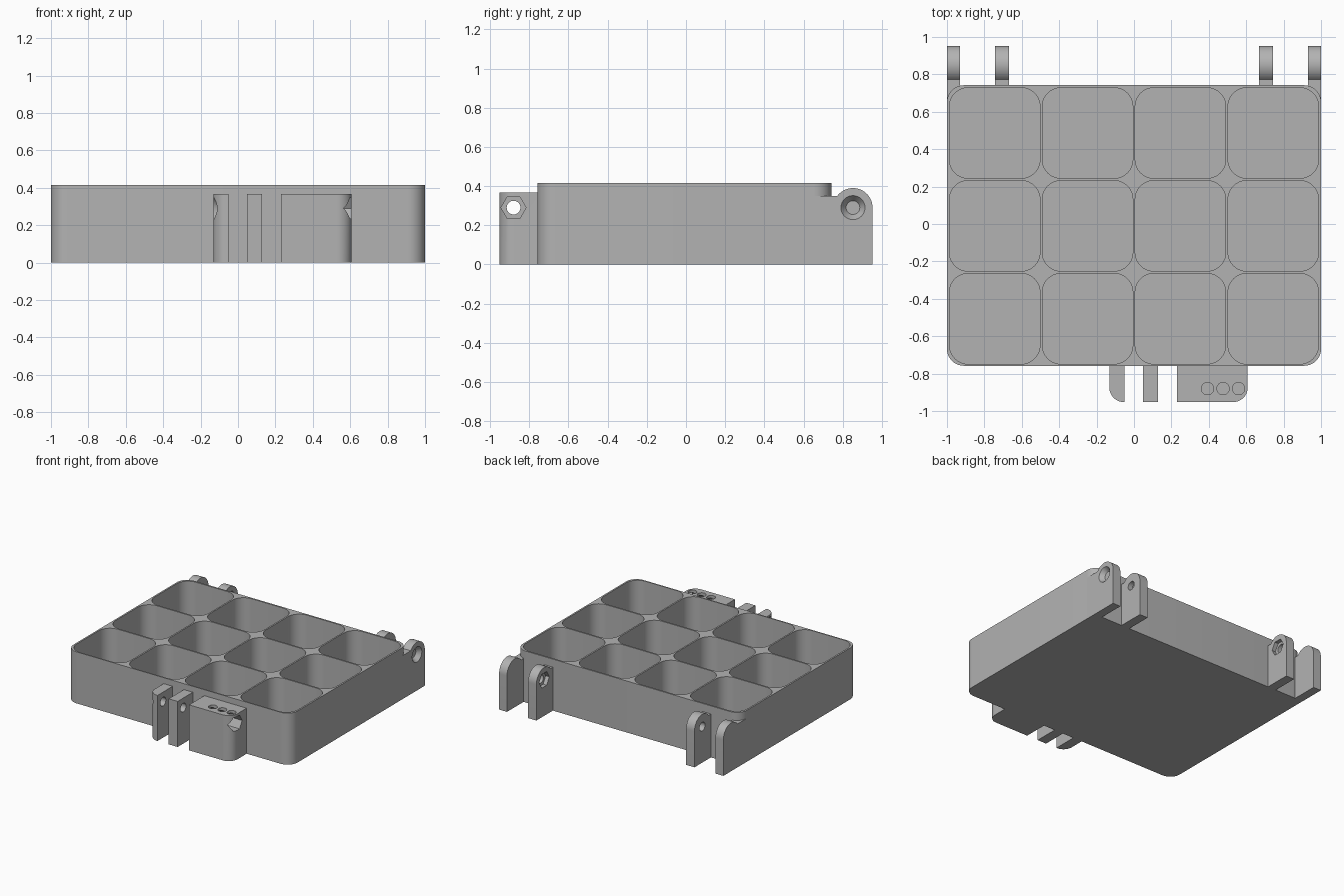
import bpy, bmesh
from math import pi, cos, sin, radians
from mathutils import Matrix, Vector

if "Cube" in bpy.data.objects:
    bpy.data.objects.remove(bpy.data.objects["Cube"], do_unlink=True)

grey = bpy.data.materials.new("plain grey")
grey.use_nodes = True
grey.diffuse_color = (0.45, 0.45, 0.45, 1)
grey.node_tree.nodes["Principled BSDF"].inputs["Base Color"].default_value = grey.diffuse_color


def finish(name, bm):
    bmesh.ops.recalc_face_normals(bm, faces=bm.faces)
    mesh = bpy.data.meshes.new(name)
    bm.to_mesh(mesh)
    bm.free()
    mesh.materials.append(grey)
    obj = bpy.data.objects.new(name, mesh)
    bpy.context.collection.objects.link(obj)
    return obj


def prism(name, outline, lo, hi, axis="z"):
    """Extrude an (x, y) outline along z, or a (y, z) outline along x."""
    bm = bmesh.new()
    place = (lambda p: (p[0], p[1], lo)) if axis == "z" else (lambda p: (lo, p[0], p[1]))
    face = bm.faces.new([bm.verts.new(place(p)) for p in outline])
    out = bmesh.ops.extrude_face_region(bm, geom=[face])
    shift = Vector((0, 0, hi - lo)) if axis == "z" else Vector((hi - lo, 0, 0))
    bmesh.ops.translate(bm, vec=shift, verts=[v for v in out["geom"] if isinstance(v, bmesh.types.BMVert)])
    return finish(name, bm)


def arc(cx, cy, r, start, end, steps=10):
    angles = [radians(start + (end - start) * i / steps) for i in range(steps + 1)]
    return [(cx + r * cos(a), cy + r * sin(a)) for a in angles]


def rounded(x0, x1, y0, y1, radii):
    """Rectangle outline; radii run front-left, front-right, back-right, back-left in x order."""
    corners = [(x0, y0, 1, 1), (x1, y0, -1, 1), (x1, y1, -1, -1), (x0, y1, 1, -1)]
    pts = []
    for i, ((x, y, sx, sy), r) in enumerate(zip(corners, radii)):
        start = 180 + 90 * i
        pts += arc(x + sx * r, y + sy * r, r, start, start + 90) if r else [(x, y)]
    return pts


def bore(x0, x1, y, z, r0, r1=None, sides=32):
    """Cutter along x, tapering from r0 to r1."""
    bm = bmesh.new()
    bmesh.ops.create_cone(bm, cap_ends=True, segments=sides, radius1=r0,
                          radius2=r0 if r1 is None else r1, depth=x1 - x0)
    bm.transform(Matrix.Translation(((x0 + x1) / 2, y, z)) @ Matrix.Rotation(pi / 2, 4, "Y"))
    return finish("cutter", bm)


def cut(obj, cutters):
    """Subtract the cutters, bake the result and drop the cutters."""
    for c in cutters:
        mod = obj.modifiers.new("cut", "BOOLEAN")
        mod.operation, mod.solver, mod.object = "DIFFERENCE", "EXACT", c
    baked = bpy.data.meshes.new_from_object(obj.evaluated_get(bpy.context.evaluated_depsgraph_get()))
    obj.modifiers.clear()
    obj.data = baked
    for c in cutters:
        bpy.data.objects.remove(c, do_unlink=True)


HOLE, HEAD, NUT = 0.035, 0.063, 0.064
PITCH, HALF, FLOOR = 0.4965, 0.242, 0.02
HINGE_Y, CATCH_Y, AXIS_Z = 0.852, -0.88, 0.29


def cell(col, row):
    cx, cy = (col - 1.5) * PITCH, (row - 1) * PITCH - 0.01
    return prism("cutter", rounded(cx - HALF, cx + HALF, cy - HALF, cy + HALF, [0.1] * 4), FLOOR, 0.6)


# Tray with a grid of open compartments
tray = prism("compartment_tray", rounded(-1, 1, -0.758, 0.742, [0.09] * 4), 0, 0.415)
cut(tray, [cell(c, r) for c in range(4) for r in range(3)])
parts = [tray]


# Hinge ears at the back; the outer ones also fill the lower tray corners
def ear_outline(front):
    return [(front, 0), (0.952, 0)] + arc(HINGE_Y, AXIS_Z, 0.1, 0, 143, 20) + [(front, 0.35)]


for side, label in ((1, "left"), (-1, "right")):
    xs = sorted((side * 0.93, side))
    outer = prism(label + "_outer_hinge_ear", ear_outline(0.652), *xs, "x")
    sink = (0.965, 1.002, HOLE, HEAD) if side > 0 else (-1.002, -0.965, HEAD, HOLE)
    cut(outer, [bore(xs[0] - 0.1, xs[1] + 0.1, HINGE_Y, AXIS_Z, HOLE),
                bore(sink[0], sink[1], HINGE_Y, AXIS_Z, sink[2], sink[3]),
                cell(3 if side > 0 else 0, 2)])

    xs = sorted((side * 0.668, side * 0.742))
    inner = prism(label + "_inner_hinge_ear", ear_outline(0.738), *xs, "x")
    nut = sorted((side * 0.6, side * 0.7))
    cut(inner, [bore(xs[0] - 0.1, xs[1] + 0.1, HINGE_Y, AXIS_Z, HOLE),
                bore(nut[0], nut[1], HINGE_Y, AXIS_Z, NUT, sides=6)])
    parts += [outer, inner]

# Catch plates and block at the front
TOP, BACK, FRONT = 0.367, -0.754, -0.952
plates = [("catch_end_plate", -0.132, -0.052, [0.078, 0, 0, 0]),
          ("catch_middle_plate", 0.048, 0.128, [0] * 4),
          ("catch_block", 0.23, 0.608, [0, 0.078, 0, 0])]
for name, x0, x1, radii in plates:
    plate = prism(name, rounded(x0, x1, FRONT, BACK, radii), 0, TOP)
    cutters = [bore(x0 - 0.1, x1 + 0.1, CATCH_Y, AXIS_Z, HOLE)]
    if name == "catch_end_plate":
        cutters.append(bore(x0 - 0.002, x0 + 0.035, CATCH_Y, AXIS_Z, HEAD, HOLE))
    if name == "catch_block":
        # Hexagonal nut channel with three holes down into it
        cutters.append(bore(0.35, x1 + 0.1, CATCH_Y, AXIS_Z, NUT, sides=6))
        cutters += [prism("cutter", arc(x, CATCH_Y, 0.033, 0, 345, 23), AXIS_Z, 0.5)
                    for x in (0.393, 0.476, 0.559)]
    cut(plate, cutters)
    parts.append(plate)

# Smooth the curved walls and keep the edges sharp
for obj in bpy.context.view_layer.objects:
    obj.select_set(obj in parts)
bpy.context.view_layer.objects.active = tray
bpy.ops.object.shade_smooth_by_angle(angle=radians(30))
